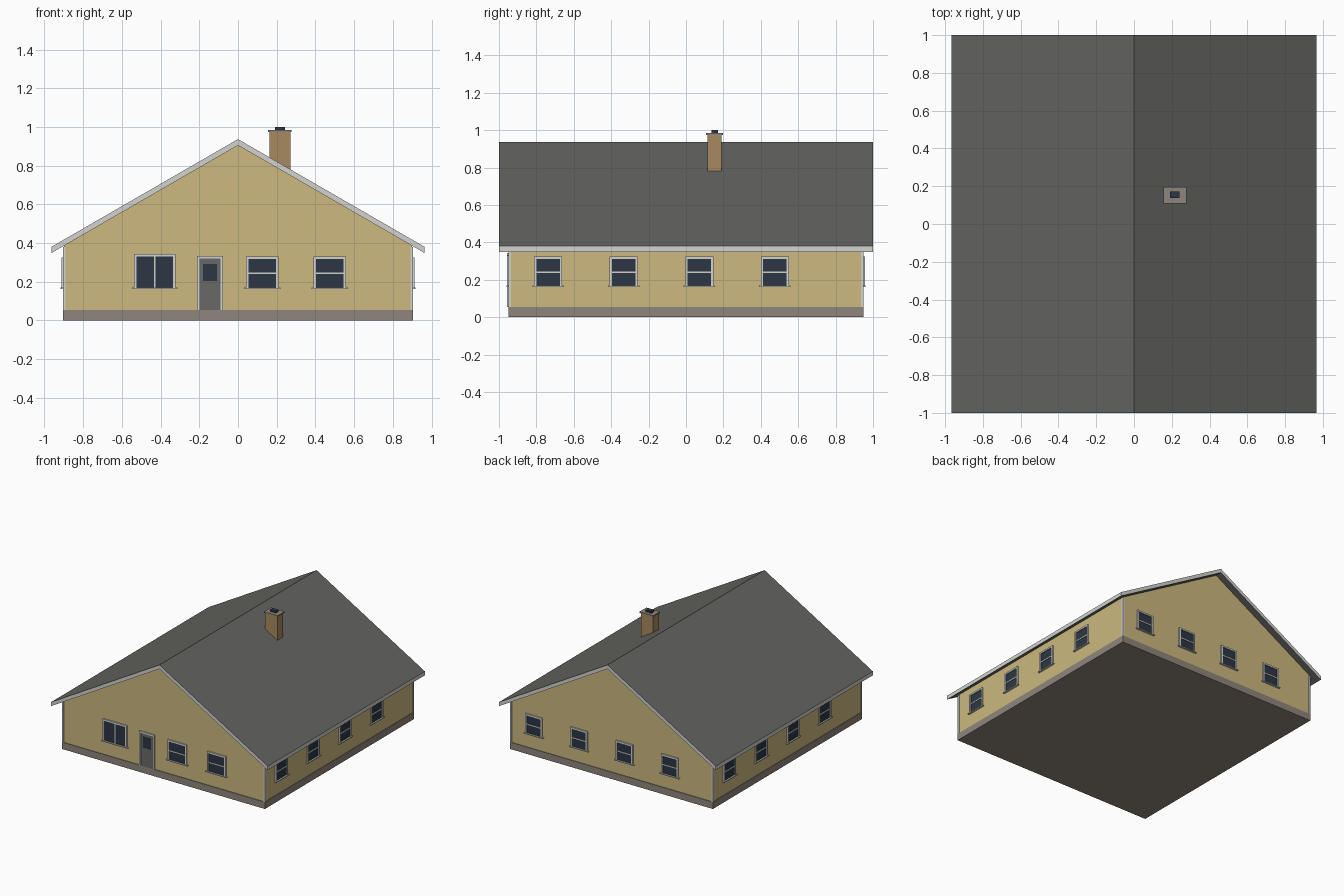
import bpy, bmesh
from math import pi
from mathutils import Matrix, Vector

cube = bpy.data.objects.get("Cube")
if cube:
    bpy.data.objects.remove(cube)


def material(name, rgb):
    """Flat material from an 8-bit display colour."""
    lin = [((c / 255 + 0.055) / 1.055) ** 2.4 for c in rgb] + [1]
    m = bpy.data.materials.new(name)
    m.use_nodes = True
    m.diffuse_color = lin
    m.node_tree.nodes["Principled BSDF"].inputs["Base Color"].default_value = lin
    return m


WALL = material("wall yellow", (204, 185, 128))
ROOF = material("roof grey", (100, 100, 97))
TRIM = material("trim white", (210, 210, 206))
GLASS = material("dark glass", (44, 54, 67))
STONE = material("foundation stone", (143, 134, 124))
BRICK = material("chimney brick", (167, 138, 96))
DOOR = material("door grey", (105, 105, 102))


def finish(name, bm, mats, angle=0):
    bm.normal_update()
    mesh = bpy.data.meshes.new(name)
    bm.to_mesh(mesh)
    bm.free()
    for m in mats:
        mesh.materials.append(m)
    ob = bpy.data.objects.new(name, mesh)
    ob.rotation_euler.z = angle
    bpy.context.scene.collection.objects.link(ob)
    return ob


def add_box(bm, x, y, z, slot=0):
    """Box from (low, high) ranges on each axis."""
    mid = Vector([(a + b) / 2 for a, b in (x, y, z)])
    size = [abs(b - a) for a, b in (x, y, z)]
    geo = bmesh.ops.create_cube(bm, size=1, matrix=Matrix.Translation(mid) @ Matrix.Diagonal(size + [1]))
    for f in {f for v in geo["verts"] for f in v.link_faces}:
        f.material_index = slot


def box(name, x, y, z, mat):
    bm = bmesh.new()
    add_box(bm, x, y, z)
    return finish(name, bm, [mat])


def prism(name, profile, half, mats):
    """Extrude an x-z profile along y."""
    bm = bmesh.new()
    face = bm.faces.new([bm.verts.new((x, -half, z)) for x, z in profile])
    ext = bmesh.ops.extrude_face_region(bm, geom=[face])
    moved = [v for v in ext["geom"] if isinstance(v, bmesh.types.BMVert)]
    bmesh.ops.translate(bm, verts=moved, vec=(0, 2 * half, 0))
    bmesh.ops.recalc_face_normals(bm, faces=bm.faces)
    return finish(name, bm, mats)


# Main dimensions
WX, WY = 0.90, 0.945          # wall planes
BASE, EAVE = 0.055, 0.38
RIDGE, THICK, ROOF_X = 0.937, 0.032, 0.965
SLOPE = (RIDGE - EAVE) / ROOF_X

# Foundation, walls and gables
box("foundation", (-0.905, 0.905), (-0.95, 0.95), (0, BASE), STONE)
box("walls", (-WX, WX), (-WY, WY), (BASE, EAVE), WALL)
under = RIDGE - THICK
prism("gable_walls", [(-WX, EAVE), (WX, EAVE), (WX, under - SLOPE * WX), (0, under),
                      (-WX, under - SLOPE * WX)], WY, [WALL])

# Corner boards
for sx, xn in ((-1, "right"), (1, "left")):
    for sy, yn in ((-1, "front"), (1, "back")):
        box(f"corner_board_{yn}_{xn}", sorted((sx * 0.891, sx * 0.905)),
            sorted((sy * 0.936, sy * 0.95)), (BASE, EAVE), TRIM)

# Roof slab, with its upright edges painted as fascia and barge boards
roof = prism("roof", [(-ROOF_X, EAVE), (-ROOF_X, EAVE - THICK), (0, under),
                      (ROOF_X, EAVE - THICK), (ROOF_X, EAVE), (0, RIDGE)], 1, [ROOF, TRIM])
for p in roof.data.polygons:
    p.material_index = int(abs(p.normal.z) < 0.3)


def window(name, u, wall, angle, width, top, upright=False):
    """Framed window on a wall plane, turned about z to its side."""
    bm = bmesh.new()
    low, edge, h = 0.17, 0.013, width / 2
    y = (-wall - 0.011, -wall)
    for s in (-1, 1):
        add_box(bm, sorted((u + s * (h - edge), u + s * h)), y, (low, top))
    add_box(bm, (u - h + edge, u + h - edge), y, (top - edge, top))
    add_box(bm, (u - h - 0.01, u + h + 0.01), (-wall - 0.016, -wall), (low - 0.007, low))
    add_box(bm, (u - h + edge, u + h - edge), (-wall - 0.004, -wall), (low, top - edge), 1)
    bar = (-wall - 0.008, -wall)
    mid = (low + top - edge) / 2
    if upright:
        add_box(bm, (u - 0.004, u + 0.004), bar, (low, top - edge))
    else:
        add_box(bm, (u - h + edge, u + h - edge), bar, (mid - 0.004, mid + 0.004))
    finish(name, bm, [TRIM, GLASS], angle)


# Front windows
window("front_picture_window", -0.43, WY, 0, 0.215, 0.343, True)
for i, u in enumerate((0.125, 0.475)):
    window(f"front_window_{i + 1}", u, WY, 0, 0.168, 0.33)

# Evenly spaced windows on the other three sides
for side, start, wall, angle in (("left", -0.737, WX, pi / 2), ("back", -0.69, WY, pi),
                                 ("right", -0.737, WX, -pi / 2)):
    for i in range(4):
        window(f"{side}_window_{i + 1}", start + 0.404 * i, wall, angle, 0.15, 0.325)

# Front door
bm = bmesh.new()
d, h, top = -0.145, 0.068, 0.333
for s in (-1, 1):
    add_box(bm, sorted((d + s * 0.055, d + s * h)), (-WY - 0.011, -WY), (BASE, top))
add_box(bm, (d - 0.055, d + 0.055), (-WY - 0.011, -WY), (top - 0.013, top))
add_box(bm, (d - 0.055, d + 0.055), (-WY - 0.005, -WY), (BASE, top - 0.013), 1)
add_box(bm, (d - 0.037, d + 0.037), (-WY - 0.007, -WY), (0.205, 0.292), 2)
finish("front_door", bm, [TRIM, DOOR, GLASS])

# Chimney
box("chimney_stack", (0.162, 0.27), (0.115, 0.19), (0.70, 0.975), BRICK)
box("chimney_cap", (0.155, 0.277), (0.108, 0.197), (0.975, 0.985), STONE)
box("chimney_flue", (0.19, 0.242), (0.137, 0.171), (0.985, 1.0), GLASS)
